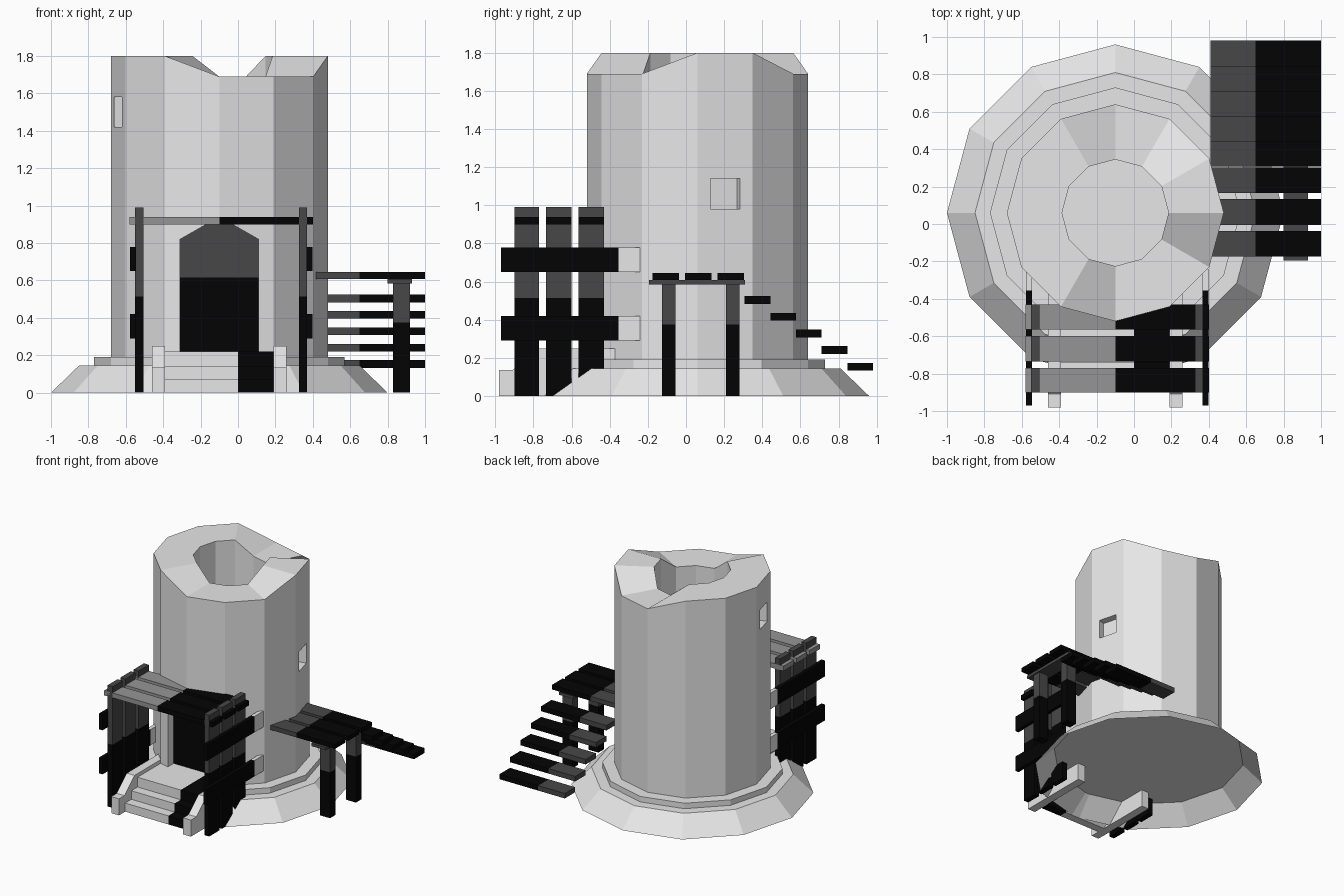
import bpy, bmesh, math
from mathutils import Vector

if "Cube" in bpy.data.objects:
    bpy.data.objects.remove(bpy.data.objects["Cube"])

# ---------- colours ----------
def mat(name, v):
    m = bpy.data.materials.new(name)
    m.diffuse_color = (v, v, v, 1)
    m.use_nodes = True
    m.node_tree.nodes["Principled BSDF"].inputs["Base Color"].default_value = m.diffuse_color
    return m

STONE = mat("pale_stone", 0.8)
GREY = mat("weathered_grey", 0.3)
DARK = mat("dark_wood", 0.064)
BLACK = mat("black_wood", 0.0012)

CX, CY = -0.1, 0.06      # tower axis
PORCH = -0.09            # porch mirror line


def finish(bm, name, mats, recalc=True):
    if recalc:
        bmesh.ops.recalc_face_normals(bm, faces=bm.faces)
    me = bpy.data.meshes.new(name)
    bm.to_mesh(me)
    bm.free()
    for m in mats:
        me.materials.append(m)
    ob = bpy.data.objects.new(name, me)
    bpy.context.collection.objects.link(ob)
    return ob


def split(bm, axis, value):
    """Cut across an axis and give the far side the second material."""
    no = Vector([1 if i == axis else 0 for i in range(3)])
    bmesh.ops.bisect_plane(bm, geom=bm.verts[:] + bm.edges[:] + bm.faces[:],
                           plane_co=no * value, plane_no=no)
    for f in bm.faces:
        f.material_index = int(f.calc_center_median()[axis] > value)


def box(name, x, y, z, mats, cut=None):
    bm = bmesh.new()
    bmesh.ops.create_cube(bm, size=1)
    for v in bm.verts:
        v.co = [(r[0] + r[1]) / 2 + c * (r[1] - r[0]) for c, r in zip(v.co, (x, y, z))]
    if cut:
        split(bm, *cut)
    return finish(bm, name, mats)


def prism(name, pts, axis, lo, hi, mats, cut=None):
    """Extrude a profile along x (axis 0, points are y,z) or y (axis 1, points are x,z)."""
    place = (lambda p, d: (d, p[0], p[1])) if axis == 0 else (lambda p, d: (p[0], d, p[1]))
    bm = bmesh.new()
    a = [bm.verts.new(place(p, lo)) for p in pts]
    b = [bm.verts.new(place(p, hi)) for p in pts]
    bm.faces.new(a)
    bm.faces.new(b)
    for i in range(len(pts)):
        j = (i + 1) % len(pts)
        bm.faces.new((a[i], a[j], b[j], b[i]))
    if cut:
        split(bm, *cut)
    return finish(bm, name, mats)


# ---------- tower: 12-sided lathe with a broken rim ----------
LOW = {2, 3, 9, 10, 11}  # rim corners that have crumbled


def lathe(name, rings, closed):
    bm = bmesh.new()
    loops = []
    for r, z in rings:
        loop = []
        for i in range(12):
            a = i * math.pi / 6
            h = z if z is not None else (1.69 if i in LOW else 1.8)
            loop.append(bm.verts.new((CX + r * math.cos(a), CY + r * math.sin(a), h)))
        loops.append(loop)
    for lo, hi in zip(loops, loops[1:]):
        for i in range(12):
            j = (i + 1) % 12
            bm.faces.new((lo[i], lo[j], hi[j], hi[i]))
    if closed:
        bm.faces.new(loops[0])
        bm.faces.new(loops[-1])
    return finish(bm, name, [STONE], closed)


lathe("base_skirt", [(0.9, 0), (0.75, 0.145)], False)   # open underneath
tower = lathe("tower", [(0.75, 0.145), (0.67, 0.1451), (0.67, 0.19), (0.58, 0.19),
                        (0.58, None), (0.285, None), (0.285, 1.2)], True)

# ---------- openings: arched doorway and two square windows ----------
arch = [(-0.31, 0.215), (0.11, 0.215), (0.11, 0.82), (-0.03, 0.9), (-0.17, 0.9), (-0.31, 0.82)]
cutters = [prism("door_cutter", arch, 1, -0.7, -0.38, [STONE])]
for deg, zc in ((15, 1.06), (195, 1.5)):
    a = math.radians(deg)
    c = box("window_cutter", (-0.06, 0.1), (-0.08, 0.08), (-0.08, 0.08), [STONE])
    r = 0.58 * math.cos(math.radians(15))
    c.location = (CX + r * math.cos(a), CY + r * math.sin(a), zc)
    c.rotation_euler.z = a
    cutters.append(c)
for c in cutters:
    c.hide_render = True
    m = tower.modifiers.new("opening", 'BOOLEAN')
    m.operation, m.solver, m.object = 'DIFFERENCE', 'EXACT', c
bpy.context.view_layer.update()
dg = bpy.context.evaluated_depsgraph_get()
cut_mesh = bpy.data.meshes.new_from_object(tower.evaluated_get(dg))
tower.modifiers.clear()
tower.data = cut_mesh
for c in cutters:
    bpy.data.objects.remove(c)

# door panel at the back of the doorway
prism("door", arch, 1, -0.388, -0.379, [BLACK, DARK], (2, 0.615))

# ---------- front steps and side walls ----------
steps = [(-0.90, 0), (-0.90, 0.07), (-0.82, 0.07), (-0.82, 0.14), (-0.74, 0.14),
         (-0.74, 0.22), (-0.38, 0.22), (-0.38, 0.15), (-0.68, 0.15), (-0.83, 0)]
prism("front_steps", steps, 0, -0.39, 0.19, [STONE, BLACK], (0, 0.0))
cheek = [(-0.98, 0), (-0.98, 0.135), (-0.91, 0.135), (-0.78, 0.25), (-0.37, 0.25), (-0.37, 0)]
for x in (-0.46, 0.19):
    prism("step_wall", cheek, 0, x, x + 0.07, [STONE])

# ---------- porch: wall planks, outer rails, roof planks ----------
rows = [(-0.90, -0.77), (-0.735, -0.60), (-0.565, -0.43)]


def side_x(s, a, b):
    return sorted((PORCH + s * a, PORCH + s * b))


for s in (-1, 1):
    for y in rows:
        box("porch_wall_plank", side_x(s, 0.415, 0.46), y, (0, 0.99), [BLACK, DARK], (2, 0.515))
    for z in (0.29, 0.65):
        box("porch_rail", side_x(s, 0.455, 0.487), (-0.97, -0.24), (z, z + 0.13),
            [BLACK, STONE], (1, -0.355))
for y in rows:
    box("porch_roof_plank", (-0.58, 0.40), y, (0.9, 0.94), [GREY, BLACK], (0, -0.1))

# ---------- side landing and its stairs ----------
for y in (-0.175, -0.005, 0.165):
    box("landing_plank", (0.41, 1.0), (y, y + 0.138), (0.608, 0.645), [DARK, BLACK], (0, 0.65))
box("landing_beam", (0.80, 0.93), (-0.195, 0.31), (0.585, 0.608), [DARK])
for y in (-0.125, 0.21):
    box("landing_post", (0.83, 0.92), (y, y + 0.07), (0, 0.59), [BLACK, DARK], (2, 0.375))
for i in range(5):
    y, z = 0.308 + 0.1345 * i, 0.483 - 0.0875 * i
    box("stair_tread", (0.41, 1.0), (y, y + 0.1345), (z, z + 0.041), [DARK, BLACK], (0, 0.65))
